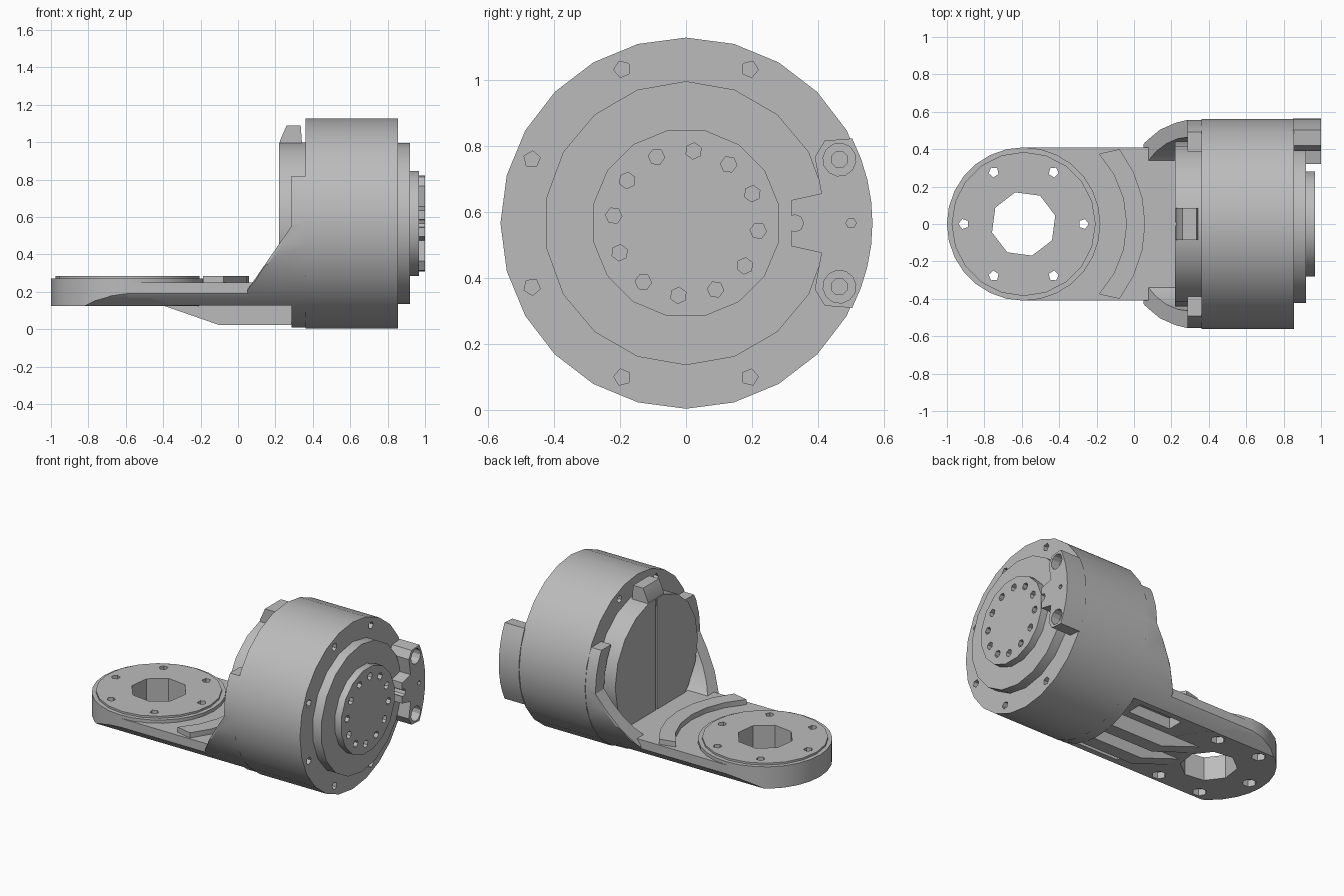
import bpy
import bmesh
from math import sin, cos, radians

if "Cube" in bpy.data.objects:
    bpy.data.objects.remove(bpy.data.objects["Cube"], do_unlink=True)

grey = bpy.data.materials.new("satin grey")
grey.use_nodes = True
GREY = (0.5, 0.5, 0.5, 1)
grey.diffuse_color = GREY
grey.node_tree.nodes["Principled BSDF"].inputs["Base Color"].default_value = GREY

AXIS_Z = 0.565     # height of the drum axis
RING_X = -0.59     # centre of the arm ring


def arc(r, a, b, n, cx=0.0, cy=0.0):
    """Points on an arc, both ends included, angles in degrees."""
    return [(cx + r * cos(radians(a + (b - a) * i / n)),
             cy + r * sin(radians(a + (b - a) * i / n))) for i in range(n + 1)]


def circle(r, n, cx=0.0, cy=AXIS_Z, turn=0.0):
    return arc(r, turn, turn + 360, n, cx, cy)[:-1]


def bolt_circle(radius, angles, r, n, cx=0.0, cy=AXIS_Z):
    return [circle(r, n, cx + radius * cos(radians(a)), cy + radius * sin(radians(a)), a)
            for a in angles]


def prism(name, outlines, axis, lo, hi):
    """Extrude flat outlines along an axis into one object."""
    place = {"X": lambda u, v: (lo, u, v),
             "Y": lambda u, v: (u, lo, v),
             "Z": lambda u, v: (u, v, lo)}[axis]
    shift = tuple((hi - lo) if a == axis else 0 for a in "XYZ")
    bm = bmesh.new()
    for outline in outlines:
        face = bm.faces.new([bm.verts.new(place(u, v)) for u, v in outline])
        grown = bmesh.ops.extrude_face_region(bm, geom=[face], use_keep_orig=True)["geom"]
        bmesh.ops.translate(bm, vec=shift,
                            verts=[g for g in grown if isinstance(g, bmesh.types.BMVert)])
    bmesh.ops.recalc_face_normals(bm, faces=bm.faces)
    mesh = bpy.data.meshes.new(name)
    bm.to_mesh(mesh)
    bm.free()
    mesh.materials.append(grey)
    obj = bpy.data.objects.new(name, mesh)
    bpy.context.collection.objects.link(obj)
    return obj


def select(obj):
    bpy.ops.object.select_all(action="DESELECT")
    obj.select_set(True)
    bpy.context.view_layer.objects.active = obj


def carve(obj, outlines, axis, lo, hi, operation="DIFFERENCE"):
    """Boolean an object with a throwaway prism."""
    cutter = prism("cutter", outlines, axis, lo, hi)
    mod = obj.modifiers.new("carve", "BOOLEAN")
    mod.operation = operation
    mod.solver = "EXACT"
    mod.object = cutter
    select(obj)
    bpy.ops.object.modifier_apply(modifier=mod.name)
    bpy.data.objects.remove(cutter, do_unlink=True)


def rect(u0, u1, v0, v1):
    return [(u0, v0), (u1, v0), (u1, v1), (u0, v1)]


parts = []
ENVELOPE = [circle(0.557, 32)]     # everything stays inside the drum's outline

# Motor housing with a ring of bolt holes on both faces
drum = prism("motor_housing", [circle(0.562, 24)], "X", 0.36, 0.855)
bolts = bolt_circle(0.505, [67.5 + 45 * k for k in range(6)], 0.026, 5)
carve(drum, bolts, "X", 0.82, 0.9)
carve(drum, bolts, "X", 0.3, 0.4)
parts.append(drum)

# Stepped front bearing and output flange
parts.append(prism("bearing_ring", [circle(0.43, 18, turn=10)], "X", 0.85, 0.92))
flange = prism("output_flange", [circle(0.287, 16, turn=11)], "X", 0.91, 0.968)
carve(flange, bolt_circle(0.22, [24 + 30 * k for k in range(12)], 0.025, 6),
      "X", 0.94, 1.0)
parts.append(flange)

# Connector block on the housing rim, with counterbored screws
half = [(0.32, 0.07), (0.41, 0.09), (0.39, 0.2), (0.42, 0.25)]
rim = arc(0.565, 27, -27, 8)
outline = half + rim + [(y, -z) for y, z in reversed(half)]
block = prism("connector_block", [[(y, z + AXIS_Z) for y, z in outline]], "X", 0.85, 1.0)
screws = (22.5, -22.5)
carve(block, bolt_circle(0.503, screws, 0.05, 12), "X", 0.94, 1.1)
carve(block, bolt_circle(0.503, screws, 0.026, 8), "X", 0.89, 1.1)
carve(block, [circle(0.016, 6, 0.5), circle(0.026, 8, 0.33)], "X", 0.9, 1.1)
parts.append(block)

# Rear motor cap with a vertical seam
cap = prism("rear_cap", [circle(0.44, 18)], "X", 0.22, 0.37)
carve(cap, [rect(-0.008, 0.008, 0, 1.2)], "X", 0.15, 0.232)
parts.append(cap)

# Cable lug above the rear cap
parts.append(prism("top_lug", [[(0.225, 0.95), (0.225, 1.01), (0.26, 1.09),
                                (0.335, 1.09), (0.345, 0.95)]], "Y", -0.085, 0.085))

# Cradle: flared side ears hugging the rear cap, on a thin full collar
cradle = prism("cradle_ears", [[(0.05, 0.126), (0.285, 0.126), (0.285, 0.01), (0.365, 0.01),
                                (0.365, 0.82), (0.285, 0.82), (0.285, 0.55), (0.05, 0.21)]],
               "Y", -0.6, 0.6)
flare = [(0.03, 0.41), (0.08, 0.455), (0.14, 0.505), (0.22, 0.54), (0.3, 0.56), (0.37, 0.56)]
carve(cradle, [flare + [(x, -y) for x, y in reversed(flare)]], "Z", -0.1, 1.2, "INTERSECT")
carve(cradle, ENVELOPE, "X", -0.2, 0.5, "INTERSECT")
carve(cradle, [circle(0.465, 32)], "X", -0.3, 0.6)
parts.append(cradle)

# Keel: twin rails under the arm
for side, name in ((-1, "right_keel_rail"), (1, "left_keel_rail")):
    rail = prism(name, [[(-0.41, 0.13), (-0.1, 0.022), (0.29, 0.022), (0.29, 0.13)]],
                 "Y", side * 0.05, side * 0.14)
    parts.append(rail)

# Arm: plate, end ring and raised mounting face, trimmed to the drum outline and drilled
plate = prism("arm_plate", [rect(-0.41, 0.41, 0.126, 0.25)], "X", RING_X, 0.225)
ring = prism("arm_end_ring", [circle(0.41, 28, RING_X, 0)], "Z", 0.125, 0.272)
face = prism("mounting_face", [circle(0.385, 20, RING_X, 0)], "Z", 0.26, 0.285)
spots = range(0, 360, 60)
holes = bolt_circle(0.32, spots, 0.028, 5, RING_X, 0)
holes.append(circle(0.175, 8, RING_X, 0, 15))
for obj in (plate, ring):
    carve(obj, ENVELOPE, "X", -1.2, 0.5, "INTERSECT")
    carve(obj, bolt_circle(0.32, spots, 0.045, 6, RING_X, 0), "Z", 0, 0.17)
for obj in (plate, ring, face):
    carve(obj, holes, "Z", 0, 0.5)
    parts.append(obj)

# Weight-saving pockets underneath, on both sides of the keel
pockets = [rect(-0.12, 0.2, min(s * 0.19, s * 0.3), max(s * 0.19, s * 0.3)) for s in (-1, 1)]
for obj in (plate, cradle):
    carve(obj, pockets, "Z", 0, 0.2)

# Curved stop rib between ring and cradle
rib = arc(0.65, -38, 38, 6, RING_X, 0) + arc(0.55, 43, -43, 6, RING_X, 0)
parts.append(prism("stop_rib", [rib], "Z", 0.24, 0.285))

# Smooth the round walls and keep the edges crisp
for obj in parts:
    select(obj)
    bpy.ops.object.shade_smooth_by_angle(angle=radians(28))
